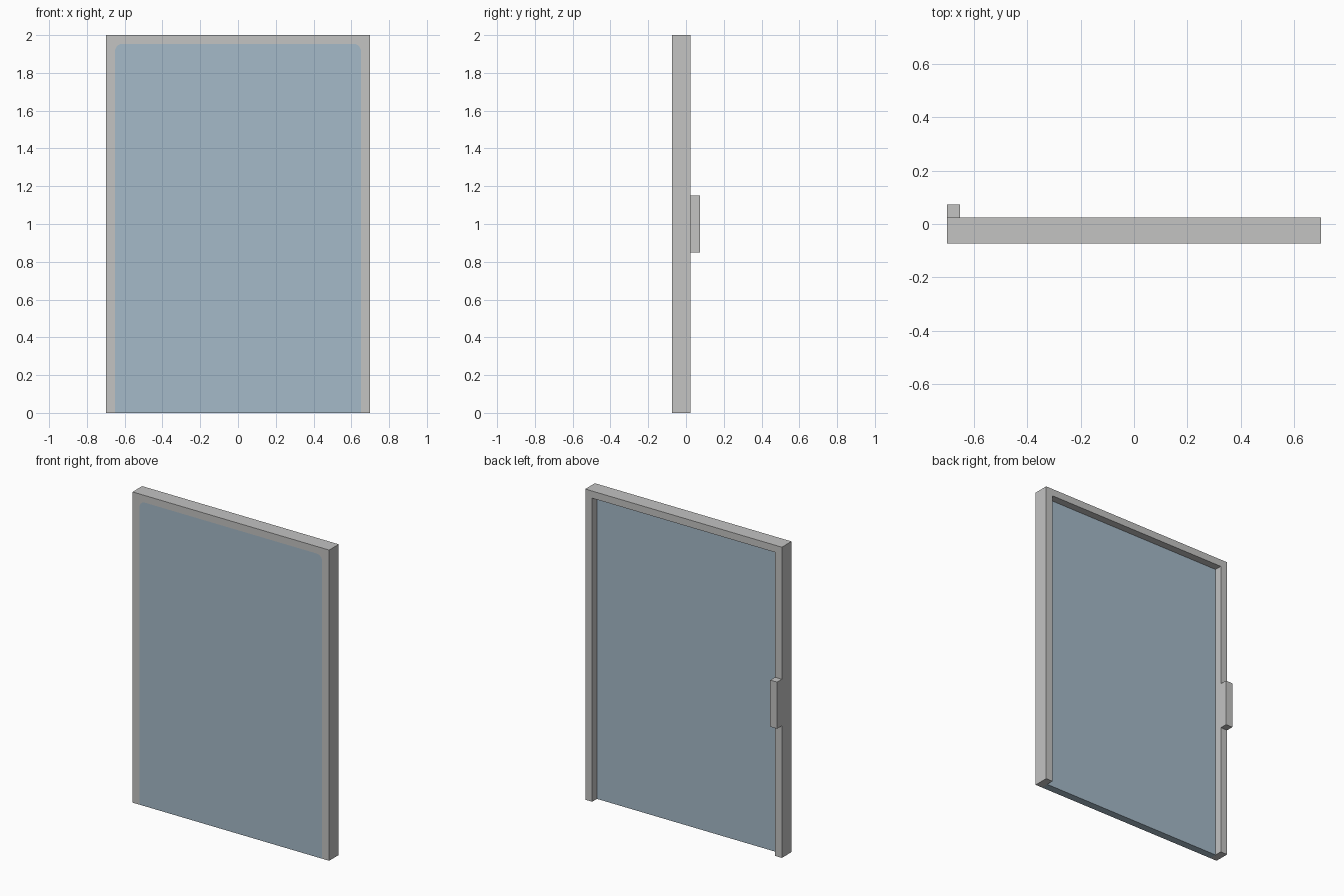
import bpy, bmesh, math

if "Cube" in bpy.data.objects:
    bpy.data.objects.remove(bpy.data.objects["Cube"])

W, H = 0.70, 2.0                       # half width, height
IW, IH, R = 0.651, 1.954, 0.04         # pane half width, height, corner radius
FRONT, PANE, BACK, GRIP = -0.073, -0.024, 0.0245, 0.073


def material(name, rgb):
    m = bpy.data.materials.new(name)
    m.diffuse_color = (*rgb, 1)
    m.use_nodes = True
    m.node_tree.nodes["Principled BSDF"].inputs["Base Color"].default_value = m.diffuse_color
    return m


grey = material("frame_grey", (0.546, 0.546, 0.541))
blue = material("glass_blue", (0.376, 0.491, 0.578))


def build(name, bm):
    bmesh.ops.remove_doubles(bm, verts=bm.verts, dist=1e-5)
    bmesh.ops.recalc_face_normals(bm, faces=bm.faces)
    me = bpy.data.meshes.new(name)
    bm.to_mesh(me)
    bm.free()
    me.materials.append(grey)
    me.materials.append(blue)
    ob = bpy.data.objects.new(name, me)
    bpy.context.collection.objects.link(ob)


# Door leaf: one closed shell, grey frame around a pane recessed from the back
bm = bmesh.new()


def face(pts, mat=0):
    f = bm.faces.new([bm.verts.new(p) for p in pts])
    f.material_index = mat


def at(y, outline):
    return [(x, y, z) for x, z in outline]


arch = [(-W, 0), (-W, H), (W, H), (W, 0)]
opening = [(-IW, 0), (-IW, IH), (IW, IH), (IW, 0)]
arc = [(IW - R + R * math.cos(a), IH - R + R * math.sin(a))
       for a in [math.radians(15 * i) for i in range(7)]]
rounded = [(IW, 0)] + arc + [(-x, z) for x, z in reversed(arc)] + [(-IW, 0)]

# flush front with the rounded blue area, then the stepped back
face(at(FRONT, rounded), 1)
face(at(FRONT, arch + rounded))
face(at(BACK, arch + opening[::-1]))
face(at(PANE, opening), 1)

# outer edges and the reveals around the pane
for outline, y in ((arch, FRONT), (opening, PANE)):
    for a, b in zip(outline, outline[1:]):
        face(at(y, [a, b]) + at(BACK, [b, a]))

# open bottom: pane edge and the two stile ends
face([(-IW, FRONT, 0), (IW, FRONT, 0), (IW, PANE, 0), (-IW, PANE, 0)], 1)
for s in (-1, 1):
    face([(s * W, FRONT, 0), (s * IW, FRONT, 0), (s * IW, PANE, 0),
          (s * IW, BACK, 0), (s * W, BACK, 0)])
build("door_leaf", bm)

# Handle block on the back of one stile
bm = bmesh.new()
bmesh.ops.create_cube(bm, size=1)
size = (W - IW, GRIP - BACK, 0.30)
centre = (-(W + IW) / 2, (GRIP + BACK) / 2, 1.0)
for v in bm.verts:
    v.co = [c + s * k for c, s, k in zip(centre, size, v.co)]
build("handle", bm)
